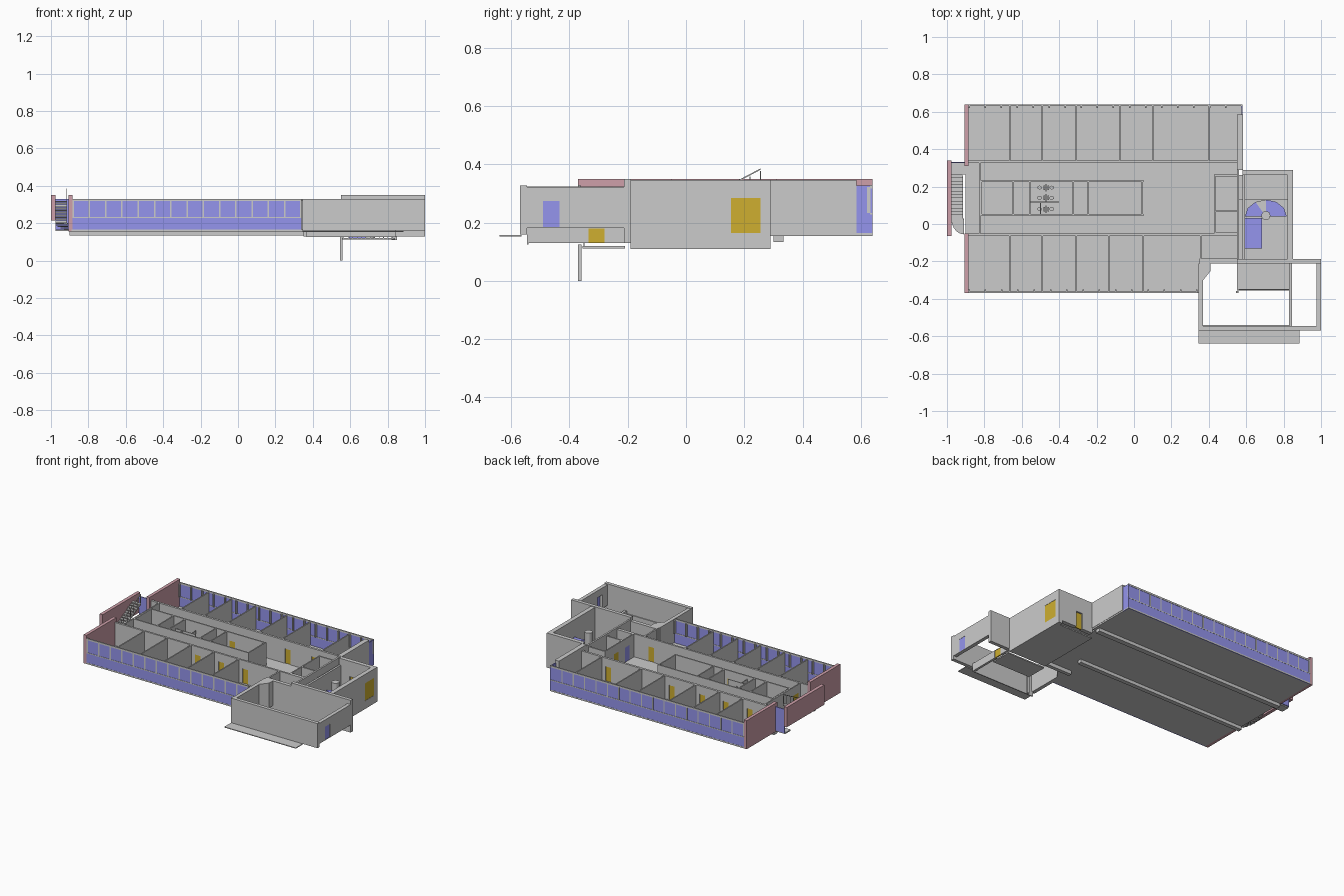
import bpy, math
from mathutils import Matrix


def mat(name, c):
    m = bpy.data.materials.new(name)
    m.diffuse_color = (*c, 1)
    return m


BLUE = mat("glass_blue", (0.30, 0.30, 0.85))
PINK = mat("brick_pink", (0.62, 0.35, 0.40))
GOLD = mat("door_gold", (0.62, 0.43, 0.03))


def mesh(name, verts, faces, m=None):
    me = bpy.data.meshes.new(name)
    me.from_pydata(verts, [], faces)
    o = bpy.data.objects.new(name, me)
    bpy.context.collection.objects.link(o)
    if m:
        me.materials.append(m)
    return o


def prism(name, pts, z0, z1, m=None):
    # extrude a counter-clockwise outline
    n = len(pts)
    v = [(x, y, z) for z in (z0, z1) for x, y in pts]
    f = [tuple(reversed(range(n))), tuple(range(n, 2 * n))]
    f += [(i, (i + 1) % n, n + (i + 1) % n, n + i) for i in range(n)]
    return mesh(name, v, f, m)


def box(name, x0, x1, y0, y1, z0, z1, m=None):
    return prism(name, [(x0, y0), (x1, y0), (x1, y1), (x0, y1)], z0, z1, m)


def cyl(name, x, y, r, z0, z1, ry=None, n=12, m=None):
    a = [2 * math.pi * i / n for i in range(n)]
    return prism(name, [(x + r * math.cos(t), y + (ry or r) * math.sin(t)) for t in a], z0, z1, m)


F, T = 0.165, 0.322      # floor top, wall top
DH = 0.265               # door head


def wall_x(name, x0, x1, y0, y1, doors=(), z0=F, z1=T, w=0.042, head=DH, m=GOLD):
    # wall running along x, cut into pieces around thin door leaves
    edge = x0
    for d in sorted(doors):
        box(name, edge, d - w / 2, y0, y1, z0, z1)
        box(name + "_lintel", d - w / 2, d + w / 2, y0, y1, head, z1)
        yc = (y0 + y1) / 2
        box(name + "_door", d - w / 2, d + w / 2, yc - 0.003, yc + 0.003, z0, head, m)
        edge = d + w / 2
    box(name, edge, x1, y0, y1, z0, z1)


def wall_y(name, x0, x1, y0, y1, opens=(), z0=F, z1=T):
    # wall running along y; opens = (ya, yb, za, zb, material)
    edge = y0
    for ya, yb, za, zb, m in sorted(opens, key=lambda o: o[0]):
        box(name, x0, x1, edge, ya, z0, z1)
        box(name + "_lintel", x0, x1, ya, yb, zb, z1)
        if za > z0:
            box(name + "_sill", x0, x1, ya, yb, z0, za)
        box(name + "_panel", x1 - 0.008, x1 - 0.002, ya, yb, za, zb, m)
        edge = yb
    box(name, x0, x1, edge, y1, z0, z1)


# floor slab and beams below
prism("floor_slab", [(-0.89, -0.37), (0.345, -0.37), (0.345, -0.21), (0.56, -0.21), (0.56, 0.29),
                     (0.58, 0.29), (0.58, 0.64), (-0.89, 0.64), (-0.89, 0.32), (-0.90, 0.32),
                     (-0.90, -0.05), (-0.89, -0.05)], 0.155, F)
box("beam_back", -0.90, 0.56, 0.30, 0.335, 0.133, 0.155)
box("beam_front", -0.90, 0.40, -0.065, -0.035, 0.133, 0.155)


# glazed long facades
def facade(name, x0, x1, y, s, n):
    box(name + "_lower_panel", x0, x1, y - 0.003, y + 0.003, 0.155, 0.228, BLUE)
    box(name + "_windows", x0, x1, y - 0.002, y + 0.002, 0.234, 0.318, BLUE)
    box(name + "_rail", x0, x1, y - 0.004, y + 0.004, 0.228, 0.234)
    box(name + "_top_rail", x0, x1, y - 0.004, y + 0.004, 0.318, 0.33)
    for i in range(n + 1):
        x = x0 + 0.004 + (x1 - x0 - 0.008) * i / n
        box(name + "_mullion", x - 0.004, x + 0.004, min(y, y + s * 0.012) - 0.003,
            max(y, y + s * 0.012) + 0.003, 0.234, 0.322)


facade("front_facade", -0.885, 0.34, -0.366, 1, 14)
facade("back_facade", -0.885, 0.58, 0.636, -1, 17)
box("back_facade_return", 0.574, 0.58, 0.585, 0.64, 0.155, 0.328, BLUE)

# coloured end walls
box("end_wall_back", -0.907, -0.885, 0.31, 0.64, 0.155, 0.35, PINK)
box("end_wall_front", -0.907, -0.885, -0.37, -0.05, 0.155, 0.35, PINK)
box("end_wall_stair", -1.0, -0.977, -0.065, 0.34, 0.215, 0.35, PINK)
box("stair_glass", -0.977, -0.907, 0.325, 0.331, 0.165, 0.328, BLUE)

# corridor walls and room dividers
back_div = [-0.665, -0.49, -0.31, -0.075, 0.10, 0.40]
front_div = [-0.665, -0.49, -0.31, -0.135, 0.05]
wall_x("back_corridor_wall", -0.885, 0.56, 0.325, 0.34, [-0.72, -0.54, -0.36, -0.13, 0.15, 0.35])
wall_x("front_corridor_wall", -0.885, 0.56, -0.065, -0.052, [-0.72, -0.54, -0.26, -0.08, 0.10, 0.30])
for x in back_div:
    box("back_divider", x - 0.004, x + 0.004, 0.34, 0.632, F, T)
for x in front_div:
    box("front_divider", x - 0.004, x + 0.004, -0.362, -0.065, F, T)
box("divider_end", 0.352, 0.362, -0.21, -0.065, F, T)
wall_y("corridor_end_wall", -0.83, -0.822, -0.052, 0.325,
       [(-0.03, 0.03, F, DH, GOLD), (0.25, 0.31, F, DH, GOLD)])

# central core
wall_x("core_wall_back", -0.82, 0.05, 0.225, 0.234, [-0.70, -0.60, -0.29, -0.20])
wall_x("core_wall_front", -0.82, 0.05, 0.044, 0.053, [-0.76, -0.59, -0.37, -0.28])
for x in (-0.816, -0.645, -0.557, -0.325, -0.245, 0.045):
    box("core_divider", x - 0.004, x + 0.004, 0.053, 0.225, F, T)
box("core_cross_wall", -0.557, -0.40, 0.115, 0.12, F, 0.30)
box("core_short_wall", -0.502, -0.497, 0.053, 0.115, F, 0.30)
for y in (0.08, 0.14, 0.195):
    for x in (-0.505, -0.44):
        cyl("toilet_bowl", x, y, 0.013, F, 0.195, 0.010)
        box("toilet_tank", -0.485 if x < -0.47 else -0.462, -0.477 if x < -0.47 else -0.454,
            y - 0.012, y + 0.012, F, 0.215)
    box("stall_wall", -0.472, -0.468, y - 0.02, y + 0.02, F, 0.27)

# small rooms by the main stair
wall_y("stair_lobby_wall", 0.55, 0.562, -0.19, 0.29, [(-0.05, 0.06, F, 0.29, None)], F, 0.335)
wall_y("side_room_wall", 0.428, 0.436, -0.052, 0.265,
       [(0.0, 0.045, F, DH, BLUE), (0.12, 0.165, F, DH, GOLD)])
for y in (0.26, 0.068, -0.048):
    box("side_room_divider", 0.436, 0.55, y - 0.005, y + 0.005, F, T)
box("gable_wall", 0.55, 0.582, 0.29, 0.585, 0.165, 0.346)

# main stair block
wall_y("stairwell_right_wall", 0.82, 0.85, -0.19, 0.29, [(0.155, 0.255, 0.165, 0.285, GOLD)], 0.11, 0.346)
wall_x("stairwell_back_wall", 0.58, 0.82, 0.262, 0.29, [0.685], 0.13, 0.346, 0.05, 0.24)
box("stairwell_inner_wall", 0.58, 0.594, -0.19, 0.262, 0.165, 0.30)
box("stairwell_front_wall", 0.35, 0.55, -0.21, -0.185, 0.13, 0.325)
box("stairwell_front_wall_tall", 0.55, 1.0, -0.212, -0.188, 0.13, 0.35)
box("stairwell_floor", 0.56, 0.82, -0.19, 0.262, 0.112, 0.12)
box("stairwell_landing", 0.56, 0.82, 0.13, 0.262, 0.155, F)
cyl("stair_newel", 0.705, 0.045, 0.024, 0.12, 0.30, n=16)
for i in range(9):
    y = -0.13 + i * 0.018
    box("stair_tread", 0.594, 0.685, y, y + 0.019, 0.12 + i * 0.007, 0.13 + i * 0.007, BLUE)
for i in range(6):
    a, b = math.radians(180 - i * 30), math.radians(150 - i * 30)
    prism("stair_winder", [(0.705, 0.04),
                           (0.705 + 0.112 * math.cos(b), 0.04 + 0.09 * math.sin(b)),
                           (0.705 + 0.112 * math.cos(a), 0.04 + 0.09 * math.sin(a))],
          0.185 + i * 0.008, 0.193 + i * 0.008, BLUE if i != 2 else None)

# projecting front room, open below
box("front_room_front_wall", 0.345, 1.0, -0.57, -0.546, 0.16, 0.328)
box("front_room_left_wall", 0.345, 0.37, -0.546, -0.21, 0.155, 0.325)
prism("front_room_corner", [(0.37, -0.30), (0.41, -0.25), (0.41, -0.21), (0.37, -0.21)], 0.155, 0.325)
wall_y("front_room_right_wall", 0.975, 1.0, -0.546, -0.212, [(-0.49, -0.435, 0.186, 0.275, BLUE)], 0.182, 0.322)
wall_y("lower_side_wall", 0.83, 0.846, -0.546, -0.212, [(-0.335, -0.28, 0.13, 0.18, GOLD)], 0.13, 0.183)
box("lower_front_wall", 0.365, 0.846, -0.546, -0.54, 0.125, 0.165)
box("canopy", 0.345, 0.885, -0.64, -0.565, 0.153, 0.158)

# entrance landing with balusters and post
box("entrance_landing", 0.55, 0.84, -0.355, -0.21, 0.112, 0.12)
box("landing_rail", 0.56, 0.83, -0.353, -0.348, 0.142, 0.146)
for i in range(12):
    x = 0.565 + i * 0.0235
    box("landing_baluster", x, x + 0.003, -0.352, -0.349, 0.12, 0.142)
box("support_post", 0.545, 0.559, -0.37, -0.358, 0.0, 0.125)

# escape stair at the left end
for i in range(13):
    y = 0.03 + i * 0.018
    z = 0.205 + i * 0.0095
    box("escape_tread", -0.977, -0.917, y, y + 0.019, z - 0.007, z)
    if i % 2 == 0:
        box("escape_baluster", -0.917, -0.914, y + 0.008, y + 0.011, z, z + 0.058)
for i in range(5):
    a, b = math.radians(-90 + i * 18), math.radians(-108 + i * 18)
    a, b = math.radians(180 + i * 18), math.radians(198 + i * 18)
    prism("escape_winder", [(-0.91, 0.03),
                            (-0.91 + 0.067 * math.cos(a), 0.03 + 0.085 * math.sin(a)),
                            (-0.91 + 0.067 * math.cos(b), 0.03 + 0.085 * math.sin(b))],
          0.196 - i * 0.008, 0.202 - i * 0.008)
box("escape_landing", -0.977, -0.90, 0.265, 0.325, 0.157, 0.165)
# sloped stringer and handrail
for name, dz, h in (("escape_stringer", -0.012, 0.012), ("escape_handrail", 0.057, 0.005)):
    p = [(0.03, 0.205 + dz), (0.255, 0.324 + dz), (0.255, 0.324 + dz + h), (0.03, 0.205 + dz + h)]
    o = prism(name, p, -0.918, -0.913)
    o.data.transform(Matrix(((0, 0, 1, 0), (1, 0, 0, 0), (0, 1, 0, 0), (0, 0, 0, 1))))
